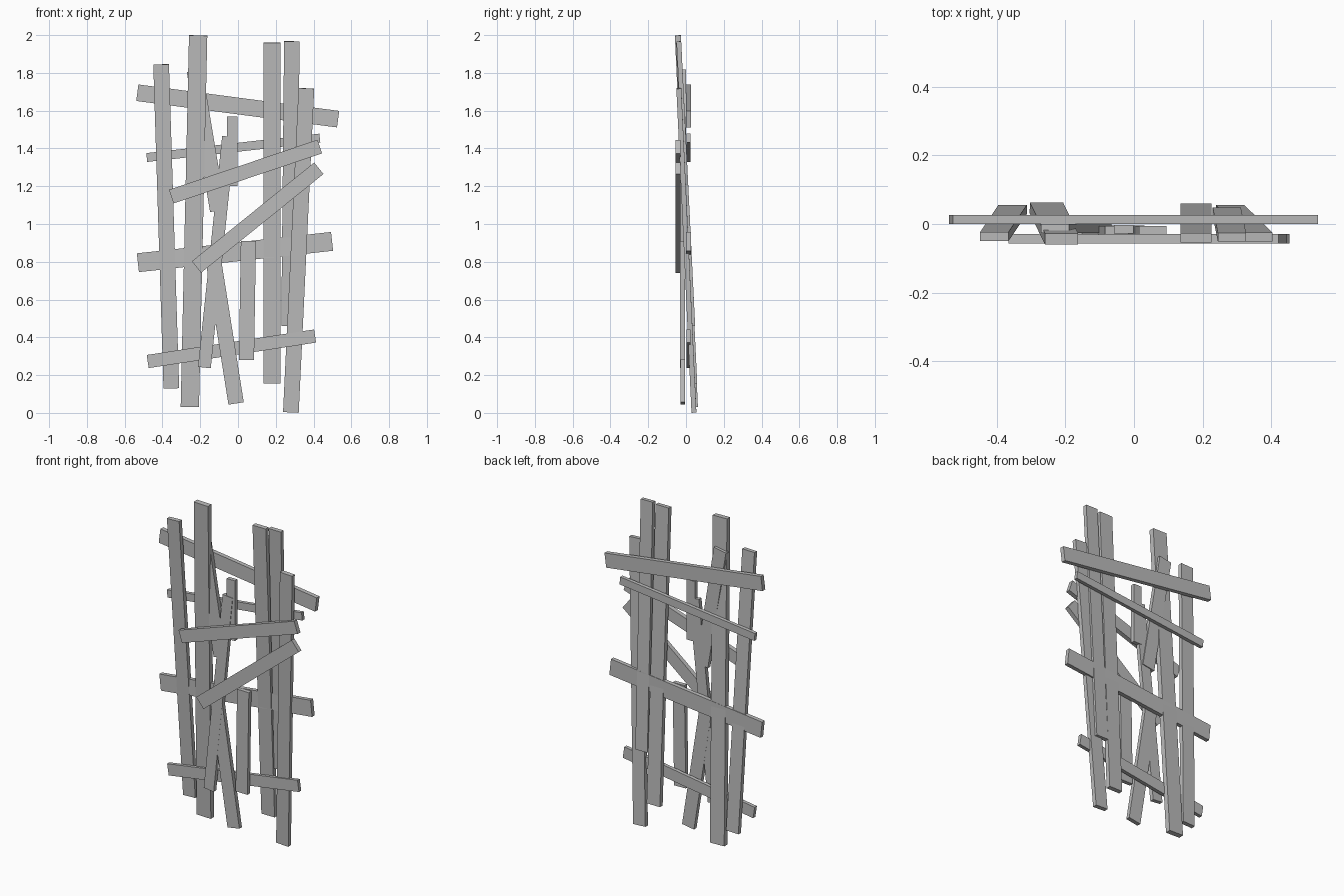
import bpy
from mathutils import Vector

wood = bpy.data.materials.new("plain_grey")
wood.diffuse_color = (0.5, 0.5, 0.5, 1)


def plank(name, start, end, width, thick):
    """Box-shaped board running between the centres of its two ends."""
    a, b = Vector(start), Vector(end)
    axis = (b - a).normalized()
    side = axis.cross(Vector((0, 1, 0))).normalized() * width / 2
    depth = side.cross(axis).normalized() * thick / 2
    verts = [p + side * s + depth * d
             for p in (a, b) for s, d in ((-1, -1), (1, -1), (1, 1), (-1, 1))]
    faces = [(0, 1, 2, 3), (7, 6, 5, 4), (0, 4, 5, 1),
             (1, 5, 6, 2), (2, 6, 7, 3), (3, 7, 4, 0)]
    mesh = bpy.data.meshes.new(name)
    mesh.from_pydata(verts, [], faces)
    # make all normals point outwards
    centre = (a + b) / 2
    mesh.update()
    if (mesh.polygons[0].center - centre).dot(mesh.polygons[0].normal) < 0:
        mesh.flip_normals()
    mesh.materials.append(wood)
    bpy.context.collection.objects.link(bpy.data.objects.new(name, mesh))


# Crosswise boards at the back: x, z of both ends, width, thickness
for i, (x0, z0, x1, z1, w, t) in enumerate([
        (-0.533, 1.695, 0.53, 1.555, 0.088, 0.027),
        (-0.483, 1.352, 0.433, 1.455, 0.047, 0.022),
        (-0.53, 0.795, 0.498, 0.908, 0.1, 0.025),
        (-0.478, 0.272, 0.408, 0.407, 0.07, 0.022)]):
    plank(f"back_rail_{i + 1}", (x0, 0.013, z0), (x1, 0.013, z1), w, t)

# Long uprights leaning forward: bottom x, y, z, top x, y, z, width, thickness
for i, (x0, y0, z0, x1, y1, z1, w, t) in enumerate([
        (-0.353, 0.043, 0.13, -0.407, -0.037, 1.845, 0.083, 0.026),
        (-0.255, 0.047, 0.032, -0.211, -0.043, 1.998, 0.097, 0.032),
        (0.181, 0.046, 0.155, 0.181, -0.04, 1.96, 0.09, 0.027),
        (0.27, 0.036, 0.46, 0.285, -0.038, 1.967, 0.082, 0.025),
        (0.28, 0.042, 0.003, 0.362, -0.038, 1.718, 0.083, 0.026)]):
    plank(f"upright_{i + 1}", (x0, y0, z0), (x1, y1, z1), w, t)

# Short boards in the middle layer: bottom x, z, top x, z, width, y
for i, (x0, z0, x1, z1, w, y) in enumerate([
        (-0.107, 1.07, -0.23, 1.81, 0.083, -0.013),
        (-0.178, 0.24, -0.05, 1.463, 0.068, -0.018),
        (-0.03, 1.2, -0.03, 1.57, 0.056, -0.015),
        (-0.01, 0.05, -0.132, 0.82, 0.082, -0.0175),
        (0.045, 0.28, 0.055, 0.91, 0.08, -0.018)]):
    plank(f"middle_board_{i + 1}", (x0, y, z0), (x1, y, z1), w, 0.025)

# Diagonal braces on the front
for i, (x0, z0, x1, z1, w) in enumerate([
        (-0.353, 1.145, 0.433, 1.41, 0.076),
        (-0.22, 0.772, 0.428, 1.295, 0.078)]):
    plank(f"front_brace_{i + 1}", (x0, -0.043, z0), (x1, -0.043, z1), w, 0.027)
